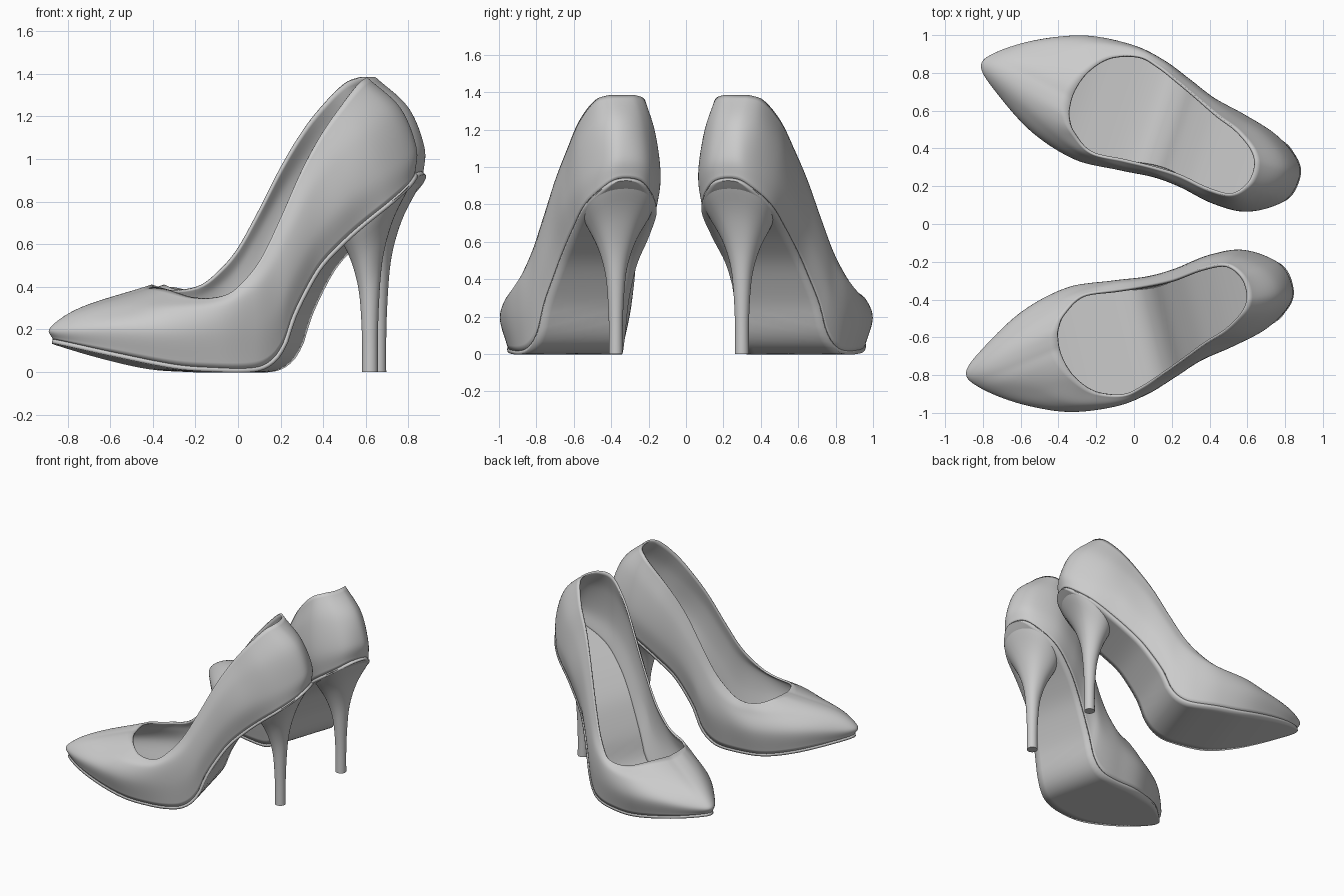
import bpy, bmesh, math
from mathutils import Matrix, Vector

if "Cube" in bpy.data.objects:
    bpy.data.objects.remove(bpy.data.objects["Cube"])

# ---- control loops of one shoe (x, y), toe -> outer side -> heel back -> inner side
SOLE = [(-.87, -.78), (-.79, -.86), (-.6, -.925), (-.35, -.955), (-.1, -.93), (.08, -.87), (.23, -.78),
        (.37, -.685), (.54, -.61), (.71, -.54), (.81, -.44), (.83, -.34), (.77, -.22), (.6, -.16),
        (.42, -.2), (.24, -.28), (.08, -.33), (-.12, -.345), (-.35, -.37), (-.58, -.48), (-.77, -.65)]
WIDE = [(-.88, -.78), (-.81, -.865), (-.6, -.95), (-.35, -.995), (-.1, -.965), (.08, -.895), (.22, -.81),
        (.36, -.72), (.52, -.65), (.69, -.56), (.81, -.44), (.835, -.34), (.765, -.21), (.58, -.137),
        (.4, -.165), (.22, -.24), (.07, -.28), (-.12, -.302), (-.35, -.335), (-.58, -.455), (-.78, -.64)]
HIGH = [(-.73, -.73), (-.68, -.82), (-.5, -.89), (-.32, -.96), (-.09, -.955), (.07, -.895), (.19, -.815),
        (.32, -.73), (.46, -.65), (.61, -.575), (.73, -.46), (.76, -.35), (.69, -.235), (.54, -.165),
        (.38, -.18), (.21, -.245), (.06, -.29), (-.1, -.31), (-.31, -.36), (-.48, -.46), (-.66, -.61)]
RIM = [(-.405, -.6), (-.385, -.7), (-.32, -.81), (-.21, -.89), (-.06, -.91), (.05, -.865), (.15, -.8),
       (.27, -.715), (.38, -.635), (.49, -.565), (.58, -.47), (.605, -.38), (.575, -.28), (.49, -.215),
       (.36, -.235), (.2, -.295), (.06, -.325), (-.1, -.35), (-.27, -.375), (-.37, -.47), (-.4, -.54)]
# ---- heights along the shoe axis (u, z)
SOLE_Z = [(-.88, .155), (-.64, .095), (-.36, .036), (-.2, .022), (.03, .021), (.12, .06), (.18, .14),
          (.22, .25), (.29, .38), (.37, .5), (.48, .61), (.6, .71), (.72, .80), (.83, .885), (.89, .945)]
RIM_Z = [(-.38, .4), (-.25, .35), (-.106, .365), (0, .45), (.078, .55), (.17, .72), (.287, .95),
         (.4, 1.13), (.512, 1.27), (.6, 1.36), (.65, 1.385)]
WIDE_F = [(-.88, .22), (-.6, .42), (-.2, .5), (.2, .42), (.88, .27)]
HIGH_F = [(-.88, .6), (-.3, .83), (.88, .68)]
N = len(SOLE)


def interp(tab, x):
    """Smooth interpolation through a table."""
    x = min(max(x, tab[0][0]), tab[-1][0])
    i = next(j for j in range(len(tab) - 1) if x <= tab[j + 1][0])

    def slope(j):
        a, b = tab[max(j - 1, 0)], tab[min(j + 1, len(tab) - 1)]
        return (b[1] - a[1]) / (b[0] - a[0])
    (x0, y0), (x1, y1) = tab[i], tab[i + 1]
    h = x1 - x0
    t = (x - x0) / h
    return ((2*t**3 - 3*t*t + 1) * y0 + (t**3 - 2*t*t + t) * h * slope(i)
            + (3*t*t - 2*t**3) * y1 + (t**3 - t*t) * h * slope(i + 1))


def catmull(a, b, c, d, t):
    return (b * 2 + (c - a) * t + (a * 2 - b * 5 + c * 4 - d) * t * t
            + (b * 3 - a - c * 3 + d) * t**3) * .5


def loop_at(pts, t):
    i = math.floor(t)
    return catmull(*[Vector(pts[(i + k) % N]) for k in (-1, 0, 1, 2)], t - i)


def uv(p):
    """World plan position -> along / across the shoe."""
    dx, dy = p[0] + .025, p[1] + .57
    return .971 * dx + .239 * dy, -.239 * dx + .971 * dy


def sole_z(p):
    return interp(SOLE_Z, uv(p)[0])


def rim_z(p):
    u, v = uv(p)
    lift = .04 * min(max(v / .25, 0), 1) * min(max(1 - u / .6, 0), 1)
    return interp(RIM_Z, u) + lift


def make(name, verts, faces, mat, thick=0):
    me = bpy.data.meshes.new(name)
    flip = mat.determinant() < 0
    me.from_pydata([mat @ Vector(v) for v in verts], [], [f[::-1] if flip else f for f in faces])
    bm = bmesh.new()
    bm.from_mesh(me)
    bmesh.ops.remove_doubles(bm, verts=bm.verts, dist=1e-4)
    bm.to_mesh(me)
    bm.free()
    ob = bpy.data.objects.new(name, me)
    bpy.context.collection.objects.link(ob)
    if thick:
        m = ob.modifiers.new("thickness", 'SOLIDIFY')
        m.thickness, m.offset = thick, -1
    bpy.ops.object.select_all(action='DESELECT')
    ob.select_set(True)
    bpy.context.view_layer.objects.active = ob
    bpy.ops.object.shade_smooth_by_angle(angle=math.radians(40))


def grid_faces(rows, cols, closed):
    return [(r*cols + c, r*cols + (c+1) % cols, (r+1)*cols + (c+1) % cols, (r+1)*cols + c)
            for r in range(rows - 1) for c in range(cols if closed else cols - 1)]


def upper(name, mat):
    cols, sub = N * 8, 7
    columns = []
    for c in range(cols):
        s, w, h, o = (loop_at(p, c / 8) for p in (SOLE, WIDE, HIGH, RIM))
        zs, zo, u = sole_z(s), rim_z(o), uv(s)[0]
        ctrl = [s.to_3d(), w.to_3d(), h.to_3d(), o.to_3d()]
        for p, f in zip(ctrl, (0, interp(WIDE_F, u), interp(HIGH_F, u), 1)):
            p.z = zs + f * (zo - zs)
        ctrl = [ctrl[0] * 2 - ctrl[1]] + ctrl + [ctrl[3] * 2 - ctrl[2]]
        columns.append([catmull(*ctrl[i:i + 4], k / sub) for i in range(3) for k in range(sub)] + [ctrl[4]])
    rows = 3 * sub + 1
    make(name, [columns[c][r] for r in range(rows) for c in range(cols)],
         grid_faces(rows, cols, True), mat, .014)


def sole_sheet(name, mat, inset, lift, thick):
    """Sheet spanning the sole outline from outer to inner edge."""
    K, M, verts = 80, 10, []
    for m in range(M + 1):
        f = inset + (1 - 2 * inset) * m / M
        for k in range(K + 1):
            t = inset / 2 + (1 - inset) * k / K
            p = loop_at(SOLE, 11 * t).lerp(loop_at(SOLE, 21 - 10 * t), f)
            verts.append((p.x, p.y, sole_z(p) + lift))
    make(name, verts, grid_faces(M + 1, K + 1, False), mat, thick)


def heel(name, mat):
    """Stiletto flaring from a round tip to the heel seat."""
    prof = [(0, 0), (.18, .0), (.33, .025), (.5, .085), (.6, .155), (.7, .28), (.8, .46),
            (.88, .66), (.95, .87), (1, 1)]
    rows, cols, verts = 31, 40, []
    for r in range(rows):
        h = r / (rows - 1)
        w = interp(prof, h)
        for c in range(cols):
            a = 2 * math.pi * c / cols
            ca, sa = math.cos(a), math.sin(a)
            tu, tv = .673 + .037 * ca, .035 + .037 * sa
            ou = .703 + .172 * math.copysign(abs(ca)**.9, ca)
            ov = .045 + .19 * math.copysign(abs(sa)**.9, sa)
            u, v = tu + (ou - tu) * w, tv + (ov - tv) * w
            verts.append((-.025 + .971*u - .239*v, -.57 + .239*u + .971*v,
                          h * (interp(SOLE_Z, ou) - .01)))
    make(name, verts, grid_faces(rows, cols, True) + [tuple(reversed(range(cols)))], mat)


# ---- the pair: second shoe mirrored and turned slightly
second = (Matrix.Translation((.01, -.023, 0)) @ Matrix.Rotation(math.radians(-4.8), 4, 'Z')
          @ Matrix.Diagonal((1, -1, 1, 1)))
for side, mat in (("left", Matrix.Identity(4)), ("right", second)):
    upper(side + "_upper", mat)
    sole_sheet(side + "_outsole", mat, 0, 0, .02)
    sole_sheet(side + "_insole", mat, .015, .018, 0)
    heel(side + "_heel", mat)
